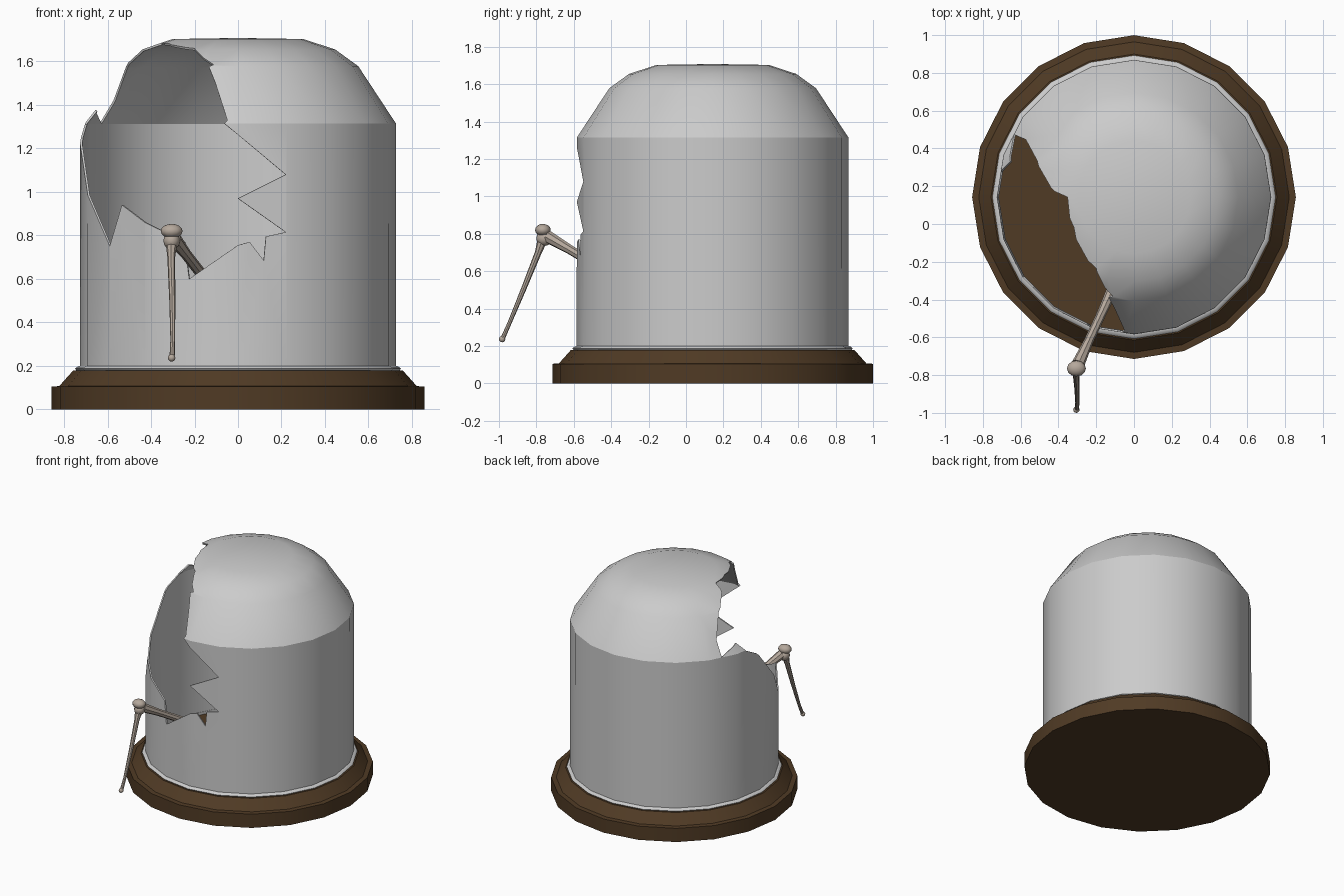
import bpy, bmesh, math
from mathutils import Vector, Matrix
from mathutils.geometry import delaunay_2d_cdt, intersect_point_line

if "Cube" in bpy.data.objects:
    bpy.data.objects.remove(bpy.data.objects["Cube"])

CY, SIDES = 0.1425, 20


def material(name, rgb):
    m = bpy.data.materials.new(name)
    m.diffuse_color = (*rgb, 1)
    m.use_nodes = True
    m.node_tree.nodes["Principled BSDF"].inputs["Base Color"].default_value = m.diffuse_color
    return m


WOOD = material("dark_wood", (0.08, 0.043, 0.018))
BONE = material("taupe", (0.46, 0.39, 0.33))


def finish(ob, mat=None, angle=30):
    bpy.ops.object.select_all(action='DESELECT')
    ob.select_set(True)
    bpy.context.view_layer.objects.active = ob
    for m in list(ob.modifiers):
        bpy.ops.object.modifier_apply(modifier=m.name)
    bpy.ops.object.shade_smooth_by_angle(angle=math.radians(angle))
    if mat:
        ob.data.materials.append(mat)


def new_object(name, bm):
    me = bpy.data.meshes.new(name)
    bm.to_mesh(me)
    bm.free()
    ob = bpy.data.objects.new(name, me)
    bpy.context.collection.objects.link(ob)
    return ob


def lathe(name, profile, mat=None, closed=False):
    bm = bmesh.new()
    rings = [[bm.verts.new((r * math.cos(a), CY + r * math.sin(a), z))
              for a in (2 * math.pi * i / SIDES for i in range(SIDES))] for r, z in profile]
    pairs = list(zip(rings, rings[1:] + ([rings[0]] if closed else [])))
    for a, b in pairs:
        for i in range(SIDES):
            j = (i + 1) % SIDES
            bm.faces.new((a[i], a[j], b[j], b[i]))
    if not closed:
        bm.faces.new(rings[0][::-1])
        bm.faces.new(rings[-1])
    bmesh.ops.recalc_face_normals(bm, faces=bm.faces)
    finish(new_object(name, bm), mat)


# Wooden base and the rim at the foot of the dome
lathe("base", [(0.857, 0), (0.857, 0.105), (0.822, 0.107), (0.757, 0.18)], WOOD)
lathe("dome_rim", [(0.715, 0.178), (0.742, 0.178), (0.75, 0.187), (0.742, 0.195),
                   (0.728, 0.2), (0.715, 0.2)], closed=True)

# Dome profile (radius, height) and the broken outline (angle, height)
PROFILE = [(0.727, 0.18), (0.726, 1.315), (0.553, 1.578), (0.447, 1.655), (0.3, 1.703), (0, 1.708)]
HOLE = [(178, 1.25), (215.7, 0.75), (222, 0.94), (233.8, 0.86), (242, 0.815), (250, 0.77),
        (252, 0.6), (270, 0.755), (274.3, 0.77), (279.5, 0.685), (280.3, 0.795),
        (287.6, 0.815), (270, 0.97), (287.6, 1.08), (265, 1.315), (266, 1.33), (260, 1.5),
        (256, 1.575), (258, 1.585), (242, 1.66), (207, 1.683), (180, 1.686), (176, 1.663),
        (160, 1.583), (152, 1.42), (152.5, 1.315), (164, 1.378), (169, 1.31)]


def to_v(z):
    for i, ((_, a), (_, b)) in enumerate(zip(PROFILE, PROFILE[1:])):
        if z <= b:
            return i + (z - a) / (b - a)


def to_3d(p):
    i, k = min(int(p.x), SIDES - 1), min(int(p.y), len(PROFILE) - 2)
    fu, fv = p.x - i, p.y - k
    r = PROFILE[k][0] * (1 - fv) + PROFILE[k + 1][0] * fv
    z = PROFILE[k][1] * (1 - fv) + PROFILE[k + 1][1] * fv
    a, b = (Vector((math.cos(t), math.sin(t))) for t in
            (2 * math.pi * i / SIDES, 2 * math.pi * (i + 1) / SIDES))
    d = a.lerp(b, fu) * r
    return Vector((d.x, d.y + CY, z))


def inside(p, poly):
    hit = False
    for a, b in zip(poly, poly[1:] + poly[:1]):
        if (a.y > p.y) != (b.y > p.y) and p.x < (b.x - a.x) * (p.y - a.y) / (b.y - a.y) + a.x:
            hit = not hit
    return hit


# Broken dome: unrolled grid with the outline cut in, then wrapped round
rows = len(PROFILE)
pts = [Vector((u, v)) for v in range(rows) for u in range(SIDES + 1)]
W = SIDES + 1
edges = [(v * W + u, v * W + u + 1) for v in range(rows) for u in range(SIDES)]
edges += [(v * W + u, v * W + W + u) for v in range(rows - 1) for u in range(W)]
hole = [Vector((t * SIDES / 360, to_v(z))) for t, z in HOLE]
n = len(pts)
edges += [(n + i, n + (i + 1) % len(hole)) for i in range(len(hole))]
flat, _, tris, *_ = delaunay_2d_cdt(pts + hole, edges, [], 0, 1e-5)
bm = bmesh.new()
vs = [bm.verts.new(to_3d(p)) for p in flat]
for t in tris:
    if not inside(sum((flat[i] for i in t), Vector((0, 0))) / len(t), hole):
        bm.faces.new([vs[i] for i in t])
bmesh.ops.remove_doubles(bm, verts=bm.verts, dist=1e-4)
bmesh.ops.dissolve_degenerate(bm, edges=bm.edges, dist=1e-5)
bmesh.ops.delete(bm, geom=[v for v in bm.verts if not v.link_faces], context='VERTS')
bmesh.ops.recalc_face_normals(bm, faces=bm.faces)
if sum(f.normal.dot(f.calc_center_median() - Vector((0, CY, 0.6))) for f in bm.faces) < 0:
    bmesh.ops.reverse_faces(bm, faces=bm.faces)
dome = new_object("broken_dome", bm)
sol = dome.modifiers.new("thickness", 'SOLIDIFY')
sol.thickness, sol.offset = 0.01, -1
finish(dome)


# Thin jointed leg reaching out of the hole
def limb(name, path):
    cu = bpy.data.curves.new(name, 'CURVE')
    cu.dimensions, cu.bevel_depth, cu.bevel_resolution, cu.use_fill_caps = '3D', 1, 2, True
    sp = cu.splines.new('POLY')
    sp.points.add(len(path) - 1)
    for p, (x, y, z, r) in zip(sp.points, path):
        p.co, p.radius = (x, y, z, 1), r
    ob = bpy.data.objects.new(name, cu)
    bpy.context.collection.objects.link(ob)
    bpy.ops.object.select_all(action='DESELECT')
    ob.select_set(True)
    bpy.context.view_layer.objects.active = ob
    bpy.ops.object.convert(target='MESH')
    finish(bpy.context.object, BONE, 40)


def knob(name, loc, size):
    bm = bmesh.new()
    bmesh.ops.create_uvsphere(bm, u_segments=12, v_segments=8, radius=1,
                              matrix=Matrix.LocRotScale(Vector(loc), None, Vector(size)))
    finish(new_object(name, bm), BONE, 50)


limb("upper_leg", [(-0.12, -0.36, 0.56, 0.03), (-0.17, -0.47, 0.625, 0.025),
                   (-0.24, -0.62, 0.715, 0.025), (-0.295, -0.74, 0.785, 0.034)])
limb("lower_leg", [(-0.305, -0.765, 0.775, 0.028), (-0.307, -0.79, 0.7, 0.018),
                   (-0.302, -0.87, 0.5, 0.014), (-0.3, -0.945, 0.32, 0.011),
                   (-0.303, -0.98, 0.24, 0.012)])
knob("knee_cap", (-0.305, -0.765, 0.82), (0.05, 0.042, 0.033))
knob("knee_joint", (-0.305, -0.758, 0.775), (0.038, 0.042, 0.04))
knob("foot", (-0.305, -0.983, 0.237), (0.017, 0.017, 0.017))
